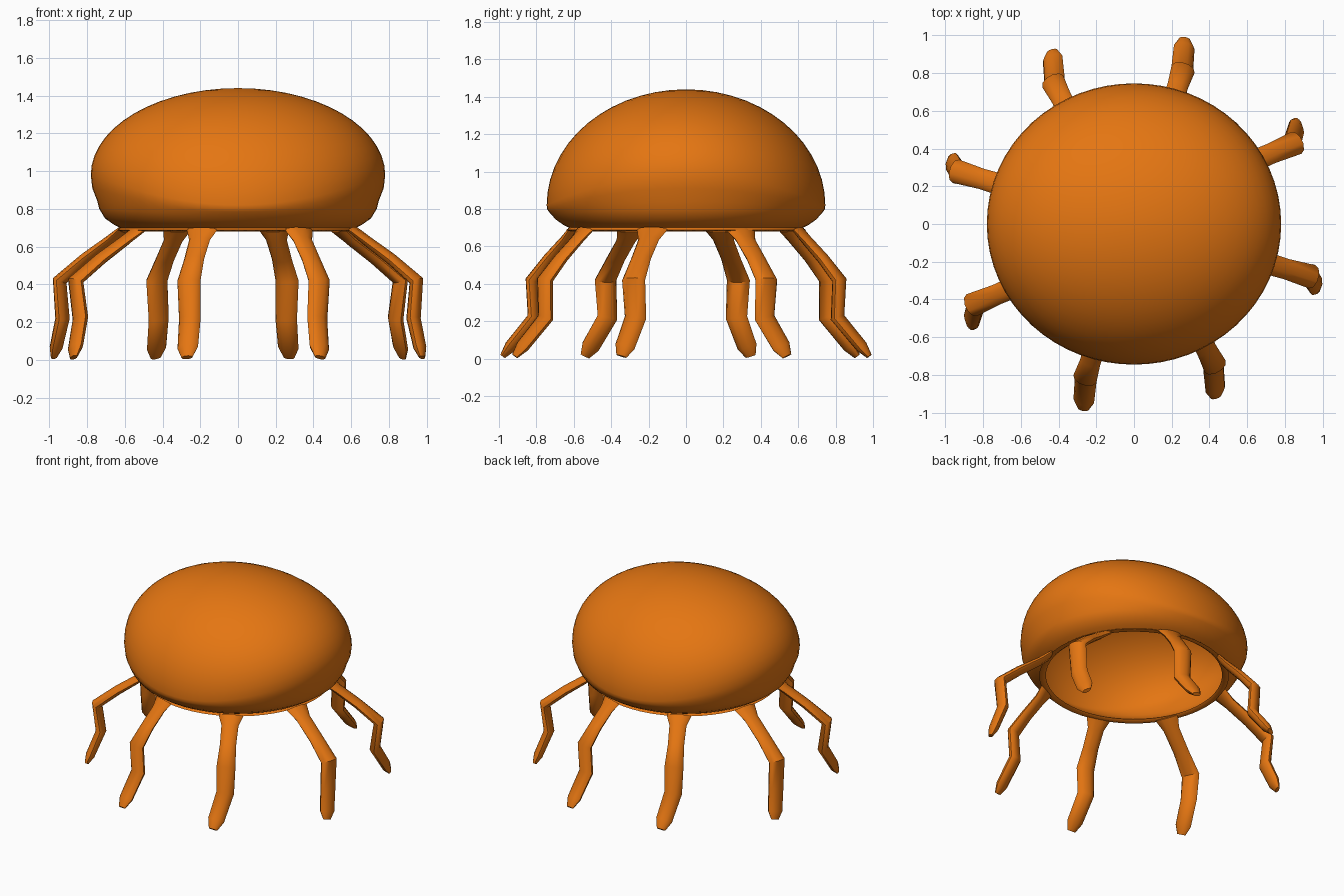
import bpy, bmesh, math
from mathutils import Vector

if "Cube" in bpy.data.objects:
    bpy.data.objects.remove(bpy.data.objects["Cube"])

orange = bpy.data.materials.new("orange")
orange.diffuse_color = (0.78, 0.18, 0.006, 1)
orange.use_nodes = True
orange.node_tree.nodes["Principled BSDF"].inputs["Base Color"].default_value = orange.diffuse_color


def finish(name, bm, angle):
    bmesh.ops.recalc_face_normals(bm, faces=bm.faces)
    me = bpy.data.meshes.new(name)
    bm.to_mesh(me)
    bm.free()
    ob = bpy.data.objects.new(name, me)
    bpy.context.collection.objects.link(ob)
    me.materials.append(orange)
    bpy.ops.object.select_all(action='DESELECT')
    bpy.context.view_layer.objects.active = ob
    ob.select_set(True)
    bpy.ops.object.shade_smooth_by_angle(angle=math.radians(angle))
    return ob


def bridge(bm, a, b):
    n = len(a)
    for i in range(n):
        j = (i + 1) % n
        bm.faces.new((a[i], a[j], b[j], b[i]))


# Bell: side profile (widest at z 0.98 along x, at z 0.82 along y) blended by direction
def half_profile(a, zc, low):
    pts = []
    for k in range(1, 15):
        t = math.pi / 2 * k / 14
        pts.append((a * math.sin(t), zc + (1.44 - zc) * math.cos(t)))
    return pts + low


prof_x = half_profile(0.78, 0.98, [(0.772, 0.91), (0.745, 0.84), (0.735, 0.80), (0.705, 0.75),
                                   (0.655, 0.715), (0.625, 0.70), (0.64, 0.688), (0.615, 0.68)])
prof_y = half_profile(0.745, 0.82, [(0.743, 0.80), (0.733, 0.785), (0.72, 0.77), (0.695, 0.743),
                                    (0.655, 0.715), (0.625, 0.70), (0.64, 0.688), (0.615, 0.68)])
# inner wall: the outer profile set in slightly, walked back up to the crown
shift = 0.03
for p in (prof_x, prof_y):
    inner = [(r * 0.955, z - shift * max(0, (z - 0.75) / 0.69)) for r, z in p[:18]]
    p.append((0.595, 0.695))
    p.extend(reversed(inner))

SEG = 64
bm = bmesh.new()
rings = []
for (rx, zx), (ry, zy) in zip(prof_x, prof_y):
    ring = []
    for i in range(SEG):
        a = 2 * math.pi * i / SEG
        w = math.cos(a) ** 2
        r = rx * w + ry * (1 - w)
        ring.append(bm.verts.new((r * math.cos(a), r * math.sin(a), zx * w + zy * (1 - w))))
    rings.append(ring)
for a, b in zip(rings, rings[1:]):
    bridge(bm, a, b)
for ring, z in ((rings[0], 1.44), (rings[-1], 1.44 - shift)):
    c = bm.verts.new((0, 0, z))
    for i in range(SEG):
        bm.faces.new((ring[i], ring[(i + 1) % SEG], c))
finish("bell", bm, 60)


# Tentacles: flattened ribbons along a bent path
def tentacle(name, path, sign):
    bm = bmesh.new()
    pts = [Vector((x * sign, y * sign, z)) for x, y, z in path]
    sizes = [(0.085, 0.02), (0.058, 0.026), (0.055, 0.03), (0.064, 0.036),
             (0.06, 0.036), (0.056, 0.032), (0.03, 0.014)]
    out = Vector((pts[3].x, pts[3].y, 0)).normalized()
    side = Vector((-out.y, out.x, 0))
    prev = None
    for k, (p, (w, t)) in enumerate(zip(pts, sizes)):
        tan = (pts[min(k + 1, 6)] - pts[max(k - 1, 0)]).normalized()
        nrm = tan.cross(side).normalized()
        sd = nrm.cross(tan)
        ring = []
        for i in range(10):
            a = 2 * math.pi * i / 10
            ring.append(bm.verts.new(p + sd * (w * math.cos(a)) + nrm * (t * math.sin(a))))
        if prev:
            bridge(bm, prev, ring)
        else:
            bm.faces.new(ring)
        prev = ring
    bm.faces.new(prev)
    finish(name, bm, 45)


# root, bend, lower bend and tip of the four tentacles; the rest is a half turn
keys = [
    ((0.19, 0.60), (0.26, 0.82), (0.255, 0.81), (0.27, 0.98)),
    ((0.53, 0.29), (0.86, 0.43), (0.835, 0.42), (0.87, 0.54)),
    ((0.61, -0.18), (0.945, -0.28), (0.93, -0.27), (0.975, -0.345)),
    ((0.32, -0.54), (0.43, -0.755), (0.42, -0.75), (0.435, -0.915)),
]
for n, (root, bend, low, tip) in enumerate(keys):
    def mix(p, q, f, z):
        return (p[0] + (q[0] - p[0]) * f, p[1] + (q[1] - p[1]) * f, z)
    path = [mix(root, bend, 0.0, 0.69), mix(root, bend, 0.2, 0.635), mix(root, bend, 0.6, 0.535),
            mix(root, bend, 1, 0.42), mix(low, low, 0, 0.22),
            mix(low, tip, 0.75, 0.065), mix(low, tip, 1, 0.013)]
    tentacle(f"tentacle_{n + 1}", path, 1)
    tentacle(f"tentacle_{n + 5}", path, -1)
